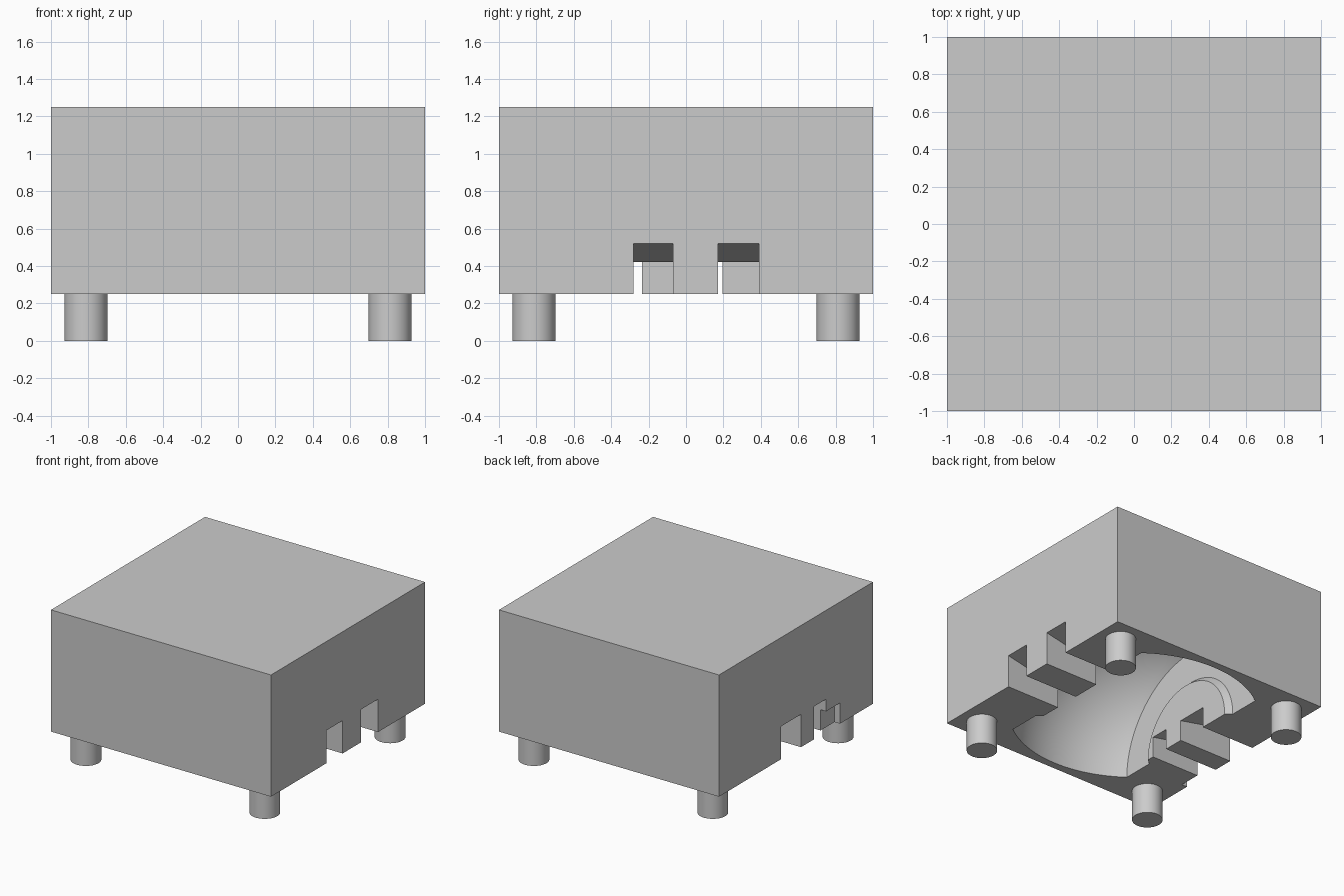
import bpy, bmesh, math
from mathutils import Vector, Matrix

cube = bpy.data.objects.get("Cube")
if cube:
    bpy.data.objects.remove(cube, do_unlink=True)

BASE, TOP = 0.25, 1.25

grey = bpy.data.materials.new("plain_grey")
grey.use_nodes = True
grey.diffuse_color = (0.6, 0.6, 0.6, 1)
grey.node_tree.nodes["Principled BSDF"].inputs["Base Color"].default_value = (0.6, 0.6, 0.6, 1)


def make(name, bm):
    bmesh.ops.recalc_face_normals(bm, faces=bm.faces)
    mesh = bpy.data.meshes.new(name)
    bm.to_mesh(mesh)
    bm.free()
    mesh.materials.append(grey)
    ob = bpy.data.objects.new(name, mesh)
    bpy.context.collection.objects.link(ob)
    return ob


def box(name, lo, hi):
    bm = bmesh.new()
    bmesh.ops.create_cube(bm, size=1)
    lo, hi = Vector(lo), Vector(hi)
    for v in bm.verts:
        v.co = (lo + hi) / 2 + v.co * (hi - lo)
    return make(name, bm)


def channel(name, side, y0, y1):
    # Channel with a ceiling that falls towards the cavity
    profile = [(1.05, 0.1), (1.05, 0.53), (0.46, 0.41), (0.46, 0.1)]
    bm = bmesh.new()
    face = bm.faces.new([bm.verts.new((side * x, y0, z)) for x, z in profile])
    ext = bmesh.ops.extrude_face_region(bm, geom=[face])
    verts = [g for g in ext["geom"] if isinstance(g, bmesh.types.BMVert)]
    bmesh.ops.translate(bm, verts=verts, vec=(0, y1 - y0, 0))
    return make(name, bm)


def drum(name):
    # Truncated ball turned about the x axis, with a dished hub in each end
    radius, end = 0.937, 0.56
    half = [(-0.514, 0), (-0.514, 0.45), (-end, 0.49)]
    limit = math.asin(end / radius)
    arc = [(radius * math.sin(a), radius * math.cos(a))
           for a in (limit * (i / 12 - 1) for i in range(25))]
    profile = half + arc + [(-x, r) for x, r in reversed(half)]
    bm = bmesh.new()
    verts = [bm.verts.new((x, 0, r)) for x, r in profile]
    edges = [bm.edges.new(pair) for pair in zip(verts, verts[1:])]
    bmesh.ops.spin(bm, geom=verts + edges, cent=(0, 0, 0), axis=(1, 0, 0),
                   angle=2 * math.pi, steps=96)
    bmesh.ops.remove_doubles(bm, verts=bm.verts, dist=0.0001)
    bmesh.ops.translate(bm, verts=bm.verts, vec=(0, 0, BASE))
    return make(name, bm)


def smooth(ob):
    bpy.ops.object.select_all(action="DESELECT")
    ob.select_set(True)
    bpy.context.view_layer.objects.active = ob
    bpy.ops.object.shade_smooth_by_angle(angle=math.radians(25))


# Block with the hollow and side channels cut from its underside
block = box("mould_block", (-1, -1, BASE), (1, 1, TOP))
cutters = [
    drum("cavity_cutter"),
    channel("channel_cutter", 1, -0.28, -0.07),
    channel("channel_cutter", 1, 0.17, 0.39),
    channel("channel_cutter", -1, -0.065, 0.195),
    channel("channel_cutter", -1, -0.39, -0.235),
    box("pocket_cutter", (-1.05, -0.57, 0.1), (-0.95, -0.3, 0.42)),
]
bpy.context.view_layer.objects.active = block
for cutter in cutters:
    cutter.hide_render = True
    mod = block.modifiers.new("cut", "BOOLEAN")
    mod.operation = "DIFFERENCE"
    mod.solver = "EXACT"
    mod.object = cutter
    bpy.ops.object.modifier_apply(modifier=mod.name)
for cutter in cutters:
    bpy.data.objects.remove(cutter, do_unlink=True)
smooth(block)

# Round pegs at the four corners
for sx, side in ((-1, "right"), (1, "left")):
    for sy, end in ((-1, "front"), (1, "back")):
        bm = bmesh.new()
        height = BASE + 0.01
        bmesh.ops.create_cone(bm, cap_ends=True, segments=48, radius1=0.115, radius2=0.115,
                              depth=height,
                              matrix=Matrix.Translation((sx * 0.813, sy * 0.813, height / 2)))
        smooth(make(f"{end}_{side}_peg", bm))
